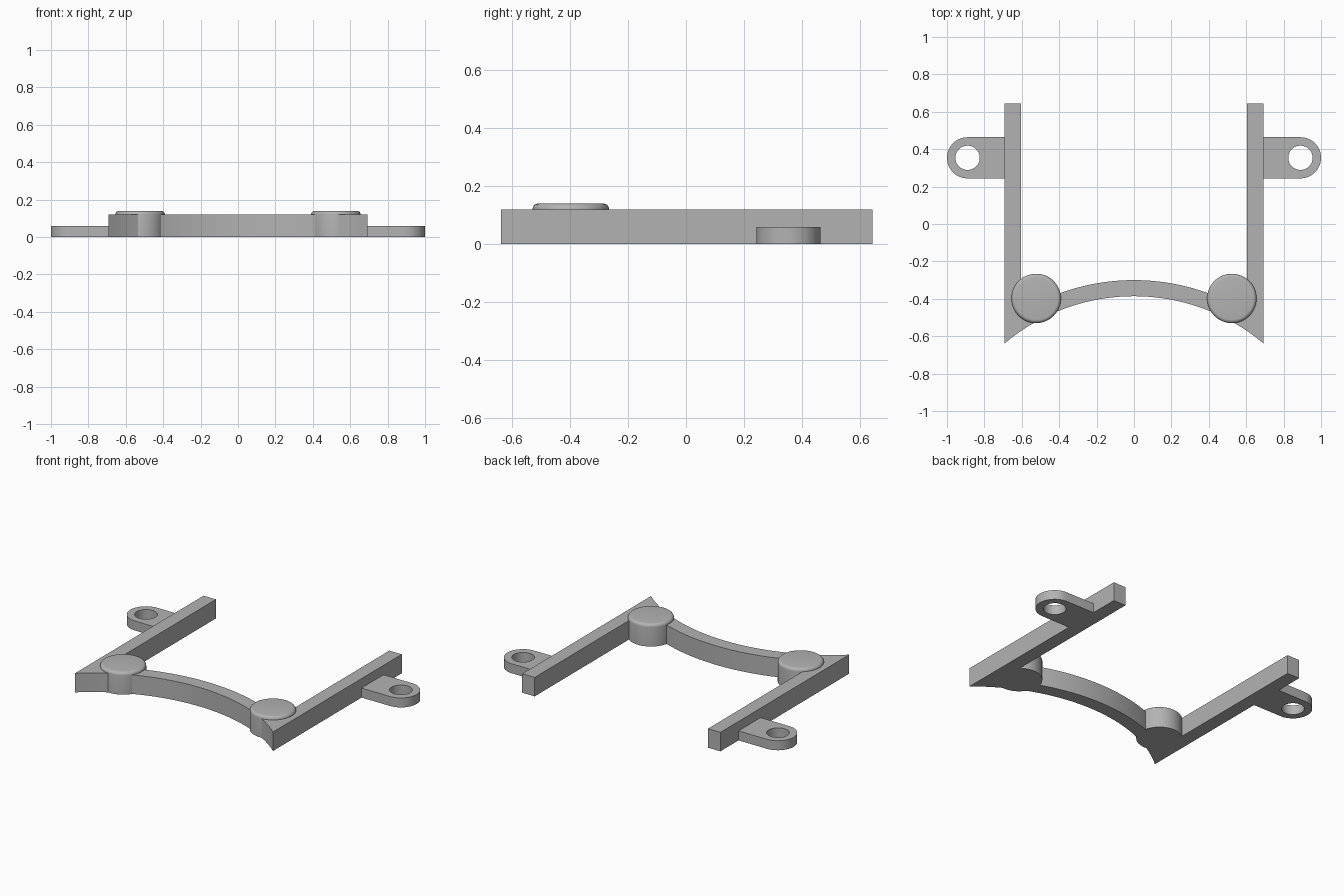
import bpy
import bmesh
from math import cos, sin, pi, asin, sqrt, radians
from mathutils import Vector

cube = bpy.data.objects.get("Cube")
if cube:
    bpy.data.objects.remove(cube, do_unlink=True)

# Main dimensions
HEIGHT = 0.12
RAIL_OUT, RAIL_IN = 0.692, 0.605
END_Y = 0.645
ARC_Y = -1.46
ARC_FRONT, ARC_BACK = 1.074, 1.16
BOSS_X, BOSS_Y, BOSS_R, BOSS_TOP = 0.523, -0.398, 0.132, 0.14
LUG_X, LUG_Y, LUG_R, HOLE_R, LUG_TOP = 0.89, 0.354, 0.11, 0.065, 0.06

grey = bpy.data.materials.new("plain_grey")
grey.use_nodes = True
colour = (0.45, 0.45, 0.45, 1)
grey.diffuse_color = colour
grey.node_tree.nodes["Principled BSDF"].inputs["Base Color"].default_value = colour


def finish(bm, name):
    bmesh.ops.recalc_face_normals(bm, faces=bm.faces[:])
    mesh = bpy.data.meshes.new(name)
    bm.to_mesh(mesh)
    bm.free()
    mesh.materials.append(grey)
    obj = bpy.data.objects.new(name, mesh)
    bpy.context.collection.objects.link(obj)
    bpy.ops.object.select_all(action='DESELECT')
    obj.select_set(True)
    bpy.context.view_layer.objects.active = obj
    bpy.ops.object.shade_smooth_by_angle(angle=radians(30))
    return obj


def prism(name, loops, height):
    """Extrude an outline, with optional hole loops, up from the ground."""
    bm = bmesh.new()
    edges = []
    for loop in loops:
        verts = [bm.verts.new((x, y, 0)) for x, y in loop]
        edges += [bm.edges.new((a, b)) for a, b in zip(verts, verts[1:] + verts[:1])]
    bmesh.ops.triangle_fill(bm, edges=edges, use_beauty=True, normal=(0, 0, 1))
    top = bmesh.ops.extrude_face_region(bm, geom=bm.faces[:])["geom"]
    moved = [v for v in top if isinstance(v, bmesh.types.BMVert)]
    bmesh.ops.translate(bm, verts=moved, vec=Vector((0, 0, height)))
    return finish(bm, name)


def arc(cx, cy, r, start, end, steps):
    angles = [start + (end - start) * i / steps for i in range(steps + 1)]
    return [(cx + r * cos(a), cy + r * sin(a)) for a in angles]


def brace_edge(r, half_width):
    """Left-to-right points of one edge of the bowed brace."""
    a = asin(half_width / r)
    return arc(0, ARC_Y, r, pi / 2 + a, pi / 2 - a, 32)


# Frame: two rails joined by a bowed brace, with pointed front corners
front = brace_edge(ARC_FRONT, RAIL_OUT)
back = brace_edge(ARC_BACK, RAIL_IN)[::-1]
outline = front + [(RAIL_OUT, END_Y), (RAIL_IN, END_Y)]
outline += back + [(-RAIL_IN, END_Y), (-RAIL_OUT, END_Y)]
prism("rails_and_brace", [outline], HEIGHT)


# Round bosses with a softened top rim
def boss(name, x):
    bm = bmesh.new()
    bmesh.ops.create_cone(bm, cap_ends=True, segments=64, radius1=BOSS_R,
                          radius2=BOSS_R, depth=BOSS_TOP)
    bmesh.ops.translate(bm, verts=bm.verts[:], vec=(x, BOSS_Y, BOSS_TOP / 2))
    rim = [e for e in bm.edges if all(v.co.z > BOSS_TOP - 0.001 for v in e.verts)]
    bmesh.ops.bevel(bm, geom=rim, offset=0.019, segments=5, profile=0.5,
                    affect='EDGES')
    finish(bm, name)


# Mounting lugs with a round end and a screw hole
def lug(name, side):
    tab = [(RAIL_OUT, LUG_Y - LUG_R)]
    tab += arc(LUG_X, LUG_Y, LUG_R, -pi / 2, pi / 2, 32)
    tab += [(RAIL_OUT, LUG_Y + LUG_R)]
    hole = arc(LUG_X, LUG_Y, HOLE_R, 0, 2 * pi, 48)[:-1]
    loops = [[(side * x, y) for x, y in loop] for loop in (tab, hole)]
    prism(name, loops, LUG_TOP)


for label, side in (("left", 1), ("right", -1)):
    boss(label + "_boss", side * BOSS_X)
    lug(label + "_mounting_lug", side)
